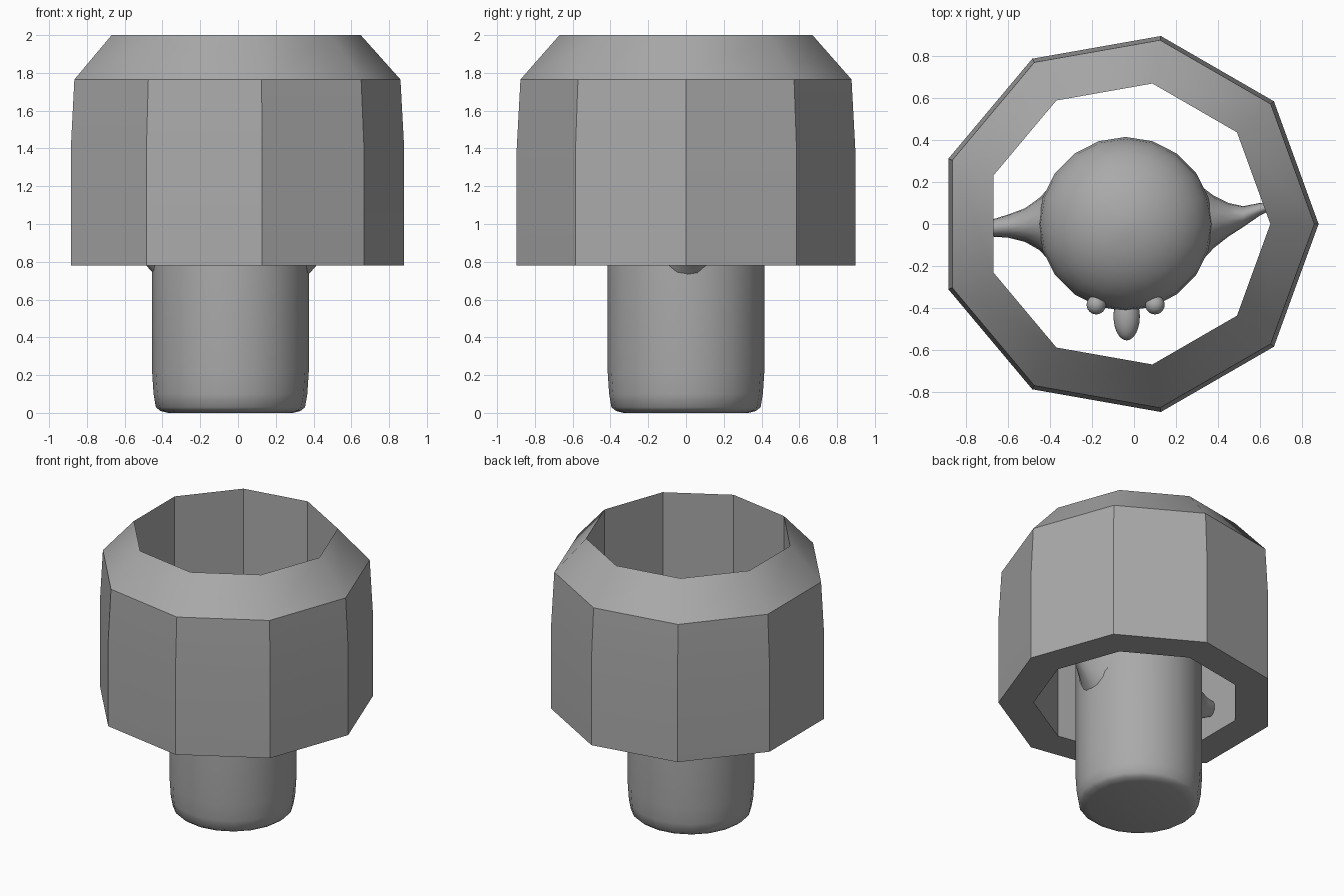
import bpy, bmesh, math
from mathutils import Vector

cube = bpy.data.objects.get("Cube")
if cube:
    bpy.data.objects.remove(cube, do_unlink=True)

grey = bpy.data.materials.new("plain grey")
grey.use_nodes = True
grey.diffuse_color = (0.4, 0.4, 0.4, 1)
grey.node_tree.nodes["Principled BSDF"].inputs["Base Color"].default_value = (0.4, 0.4, 0.4, 1)


def finish(bm, name, angle):
    """Turn a bmesh into a shaded object."""
    bmesh.ops.recalc_face_normals(bm, faces=bm.faces)
    mesh = bpy.data.meshes.new(name)
    bm.to_mesh(mesh)
    bm.free()
    mesh.materials.append(grey)
    obj = bpy.data.objects.new(name, mesh)
    bpy.context.collection.objects.link(obj)
    bpy.ops.object.select_all(action='DESELECT')
    obj.select_set(True)
    bpy.context.view_layer.objects.active = obj
    bpy.ops.object.shade_smooth_by_angle(angle=math.radians(angle))
    return obj


def loft(name, sections, sides, angle, closed=False):
    """Skin ellipses given as (centre, first half axis, second half axis)."""
    bm = bmesh.new()
    loops = []
    for centre, u, v in sections:
        turns = [2 * math.pi * i / sides for i in range(sides)]
        loops.append([bm.verts.new(Vector(centre) + Vector(u) * math.cos(t) + Vector(v) * math.sin(t))
                      for t in turns])
    pairs = list(zip(loops, loops[1:]))
    if closed:
        pairs.append((loops[-1], loops[0]))
    else:
        bm.faces.new(loops[0])
        bm.faces.new(loops[-1])
    for a, b in pairs:
        for i in range(sides):
            j = (i + 1) % sides
            bm.faces.new((a[i], a[j], b[j], b[i]))
    return finish(bm, name, angle)


def lathe(name, x, profile, sides, angle, closed=False):
    return loft(name, [((x, 0, z), (r, 0, 0), (0, r, 0)) for r, z in profile], sides, angle, closed)


def ball(name, centre, radii):
    bm = bmesh.new()
    bmesh.ops.create_uvsphere(bm, u_segments=24, v_segments=16, radius=1)
    bmesh.ops.scale(bm, vec=radii, verts=bm.verts)
    bmesh.ops.translate(bm, vec=centre, verts=bm.verts)
    return finish(bm, name, 60)


# Nine-sided hollow collar with a chamfered top
lathe("collar", -0.03, [(0.68, 0.78), (0.91, 0.78), (0.91, 1.4), (0.89, 1.765), (0.68, 2.0)],
      9, 32, closed=True)

# Upright body with a rounded base and domed head
body_x = -0.04
base = [(0.33, 0), (0.37, 0.01), (0.395, 0.03), (0.407, 0.1), (0.415, 0.22), (0.415, 1.1)]
dome = [(0.415 * math.cos(t), 1.1 + 0.34 * math.sin(t))
        for t in (math.radians(12 * k) for k in range(1, 8))]
lathe("body", body_x, base + dome + [(0.01, 1.44)], 20, 60)

# Tapering arms reaching the collar wall: x, y, z, half width, half height
arms = {
    "right_arm": [(-0.40, 0, 0.93, 0.18, 0.25), (-0.45, 0, 0.94, 0.125, 0.2),
                  (-0.52, -0.005, 0.95, 0.08, 0.13), (-0.60, -0.01, 0.96, 0.055, 0.08),
                  (-0.68, -0.02, 0.98, 0.04, 0.055), (-0.72, -0.02, 1.0, 0.025, 0.03)],
    "left_arm": [(0.32, 0, 0.93, 0.18, 0.25), (0.38, 0.01, 0.94, 0.125, 0.2),
                 (0.45, 0.02, 0.95, 0.08, 0.13), (0.52, 0.035, 0.96, 0.05, 0.08),
                 (0.60, 0.07, 0.98, 0.03, 0.055), (0.64, 0.08, 1.0, 0.02, 0.03)],
}
for name, path in arms.items():
    loft(name, [((x, y, z), (0, w, 0), (0, 0, h)) for x, y, z, w, h in path], 16, 60)

# Face
ball("nose", (body_x + 0.005, -0.44, 1.08), (0.063, 0.115, 0.063))
for side, name in ((-1, "right_eye"), (1, "left_eye")):
    ball(name, (body_x + side * 0.14, -0.385, 1.2), (0.046, 0.046, 0.046))
